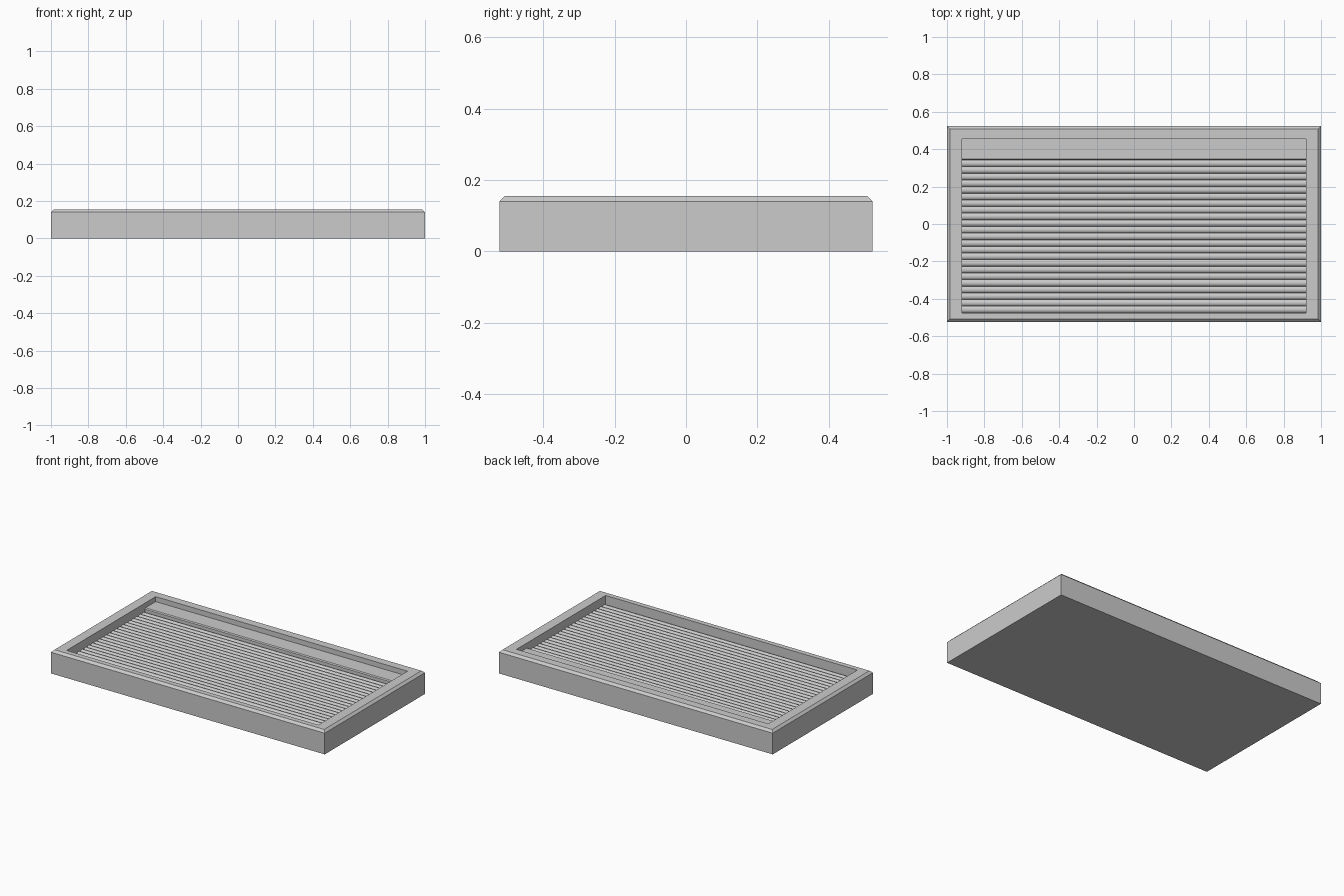
import bpy, math

if "Cube" in bpy.data.objects:
    bpy.data.objects.remove(bpy.data.objects["Cube"])

W, D = 1.0, 0.523            # half width and half depth
RIM, EDGE = 0.155, 0.14      # rim top, start of outer chamfer
IX, Y0, Y1 = 0.92, -0.475, 0.455   # recess opening
LEDGE_Y, RIB_COUNT = 0.348, 23


def make_object(name, verts, faces):
    mesh = bpy.data.meshes.new(name)
    mesh.from_pydata(verts, [], faces)
    mesh.update()
    obj = bpy.data.objects.new(name, mesh)
    bpy.context.collection.objects.link(obj)
    return obj


def ring(x, ya, yb, z):
    return [(-x, ya, z), (x, ya, z), (x, yb, z), (-x, yb, z)]


def extrude_profile(name, profile, half):
    """Closed counter-clockwise (y, z) profile swept along x."""
    n = len(profile)
    verts = [(s * half, y, z) for s in (-1, 1) for y, z in profile]
    faces = [(i, n + i, n + (i + 1) % n, (i + 1) % n)[::-1] for i in range(n)]
    faces += [tuple(range(n))[::-1], tuple(range(n, 2 * n))]
    return make_object(name, verts, faces)


# Tray frame: stacked rectangles for the outside, chamfer, rim and recess
c = 0.015
rings = [ring(W, -D, D, 0), ring(W, -D, D, EDGE),
         ring(W - c, -D + c, D - c, RIM),
         ring(IX, Y0, Y1, RIM), ring(IX, Y0, Y1, 0.08)]
verts = [v for r in rings for v in r]
faces = [(3, 2, 1, 0), (16, 17, 18, 19)]
for r in range(4):
    for i in range(4):
        j = (i + 1) % 4
        faces.append((4 * r + i, 4 * r + j, 4 * r + 4 + j, 4 * r + 4 + i))
make_object("tray_frame", verts, faces)

# Flat ledge along the back of the recess
extrude_profile("back_ledge", [(LEDGE_Y - 0.006, 0.08), (Y1, 0.08),
                               (Y1, 0.122), (LEDGE_Y, 0.122),
                               (LEDGE_Y - 0.006, 0.116)], IX)

# Rounded ribs, one continuous scalloped slab
rib_start = LEDGE_Y - 0.006
pitch = (rib_start - Y0) / RIB_COUNT
STEPS = 8
profile = [(Y0, 0.08), (rib_start, 0.08)]
for k in range(RIB_COUNT):
    mid = rib_start - (k + 0.5) * pitch
    for s in range(STEPS + (k == RIB_COUNT - 1)):
        a = math.pi * s / STEPS
        profile.append((mid + math.cos(a) * pitch / 2, 0.088 + 0.013 * math.sin(a)))
ribs = extrude_profile("ribbed_floor", profile, IX)
bpy.context.view_layer.objects.active = ribs
ribs.select_set(True)
bpy.ops.object.shade_smooth_by_angle(angle=math.radians(50))
